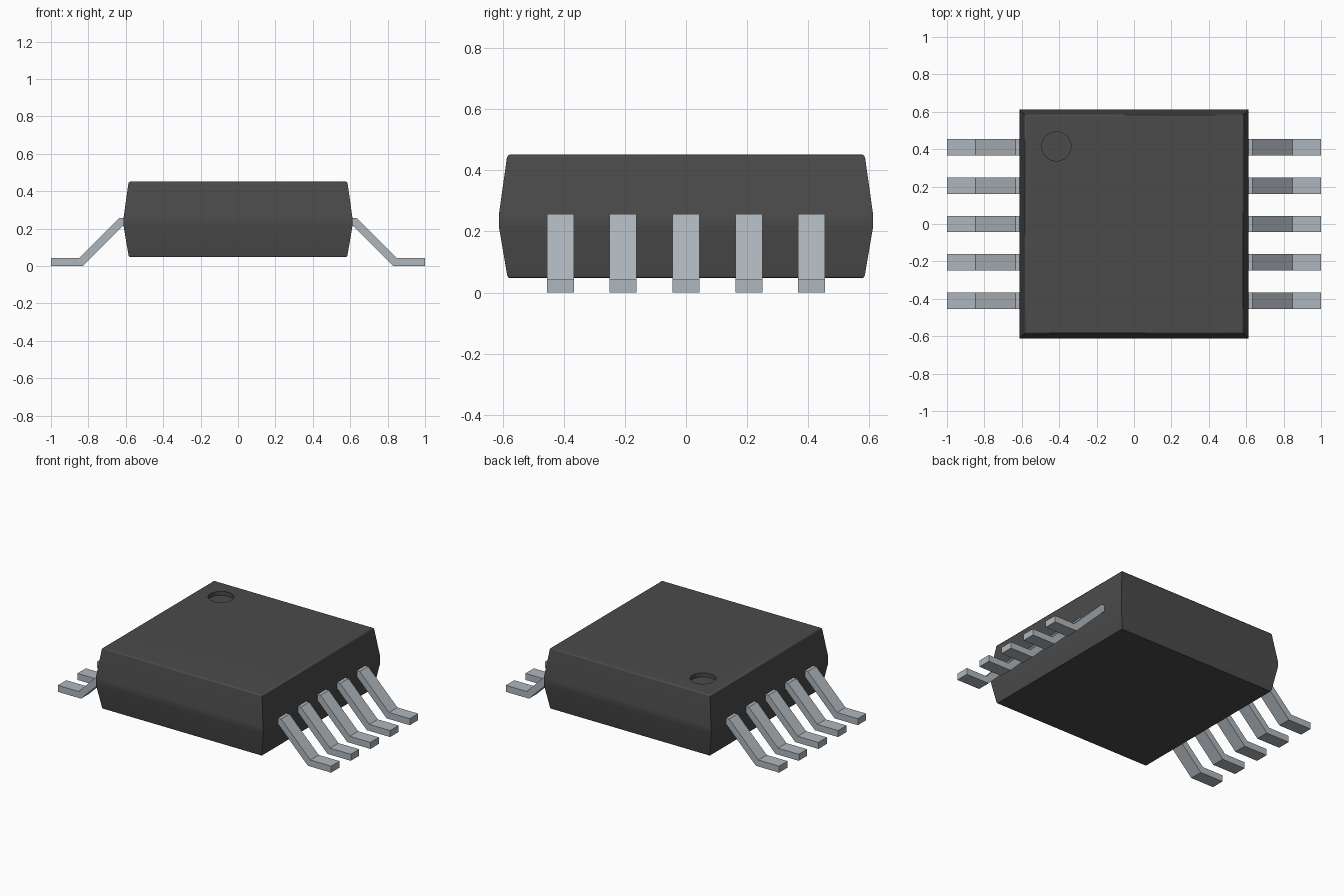
import bpy, bmesh, math
from mathutils import Vector

cube = bpy.data.objects.get("Cube")
if cube:
    bpy.data.objects.remove(cube, do_unlink=True)


def material(name, rgb):
    m = bpy.data.materials.new(name)
    m.use_nodes = True
    m.diffuse_color = (*rgb, 1)
    bsdf = m.node_tree.nodes["Principled BSDF"]
    bsdf.inputs["Base Color"].default_value = (*rgb, 1)
    bsdf.inputs["Roughness"].default_value = 0.6
    return m


def finish(bm, name, mat):
    bmesh.ops.recalc_face_normals(bm, faces=bm.faces)
    mesh = bpy.data.meshes.new(name)
    bm.to_mesh(mesh)
    bm.free()
    mesh.materials.append(mat)
    ob = bpy.data.objects.new(name, mesh)
    bpy.context.collection.objects.link(ob)
    return ob


def bridge(bm, a, b):
    n = len(a)
    for i in range(n):
        bm.faces.new((a[i], a[(i + 1) % n], b[(i + 1) % n], b[i]))


plastic = material("dark grey plastic", (0.07, 0.07, 0.07))
metal = material("tinned metal", (0.43, 0.475, 0.51))

# Body: square rings stacked along a (half width, height) profile
TOP = 0.452
profile = [(0.574, 0.047), (0.581, 0.049), (0.585, 0.056), (0.612, 0.214),
           (0.612, 0.257), (0.586, 0.442), (0.582, 0.449), (0.575, TOP)]
bm = bmesh.new()
rings = [[bm.verts.new((sx * h, sy * h, z))
          for sx, sy in ((-1, -1), (1, -1), (1, 1), (-1, 1))] for h, z in profile]
for lower, upper in zip(rings, rings[1:]):
    bridge(bm, lower, upper)
bm.faces.new(rings[0])

# Round pin-one dimple sunk into the top face
SEG, RADIUS, DEPTH = 40, 0.078, 0.027
rim, floor = [], []
for i in range(SEG):
    a = 2 * math.pi * i / SEG
    x, y = -0.415 + RADIUS * math.cos(a), 0.415 + RADIUS * math.sin(a)
    rim.append(bm.verts.new((x, y, TOP)))
    floor.append(bm.verts.new((x, y, TOP - DEPTH)))
bridge(bm, rim, floor)
bm.faces.new(floor)
top_edges = [bm.edges.get((loop[i], loop[(i + 1) % len(loop)]))
             for loop in (rings[-1], rim) for i in range(len(loop))]
bmesh.ops.triangle_fill(bm, edges=top_edges, use_beauty=True, normal=Vector((0, 0, 1)))
body = finish(bm, "body", plastic)

# Smooth the rounded edges while keeping corners crisp and large faces flat
bpy.ops.object.select_all(action="DESELECT")
body.select_set(True)
bpy.context.view_layer.objects.active = body
bpy.ops.object.shade_smooth_by_angle(angle=math.radians(42))
weighted = body.modifiers.new("flat large faces", "WEIGHTED_NORMAL")
weighted.keep_sharp = True

# Leads: gull-wing side profile (x, z) extruded across the lead width
lead_profile = [(0.60, 0.257), (0.634, 0.257), (0.848, 0.043), (1.0, 0.043),
                (1.0, 0.0), (0.830, 0.0), (0.616, 0.214), (0.60, 0.214)]
LEAD_HALF, PITCH = 0.044, 0.2055


def lead(name, side, y):
    bm = bmesh.new()
    front, back = ([bm.verts.new((side * x, y + dy, z)) for x, z in lead_profile]
                   for dy in (-LEAD_HALF, LEAD_HALF))
    bridge(bm, front, back)
    bm.faces.new(front)
    bm.faces.new(back)
    finish(bm, name, metal)


for side, label in ((1, "left"), (-1, "right")):
    for i in range(5):
        lead(f"{label}_lead_{i + 1}", side, (i - 2) * PITCH)
